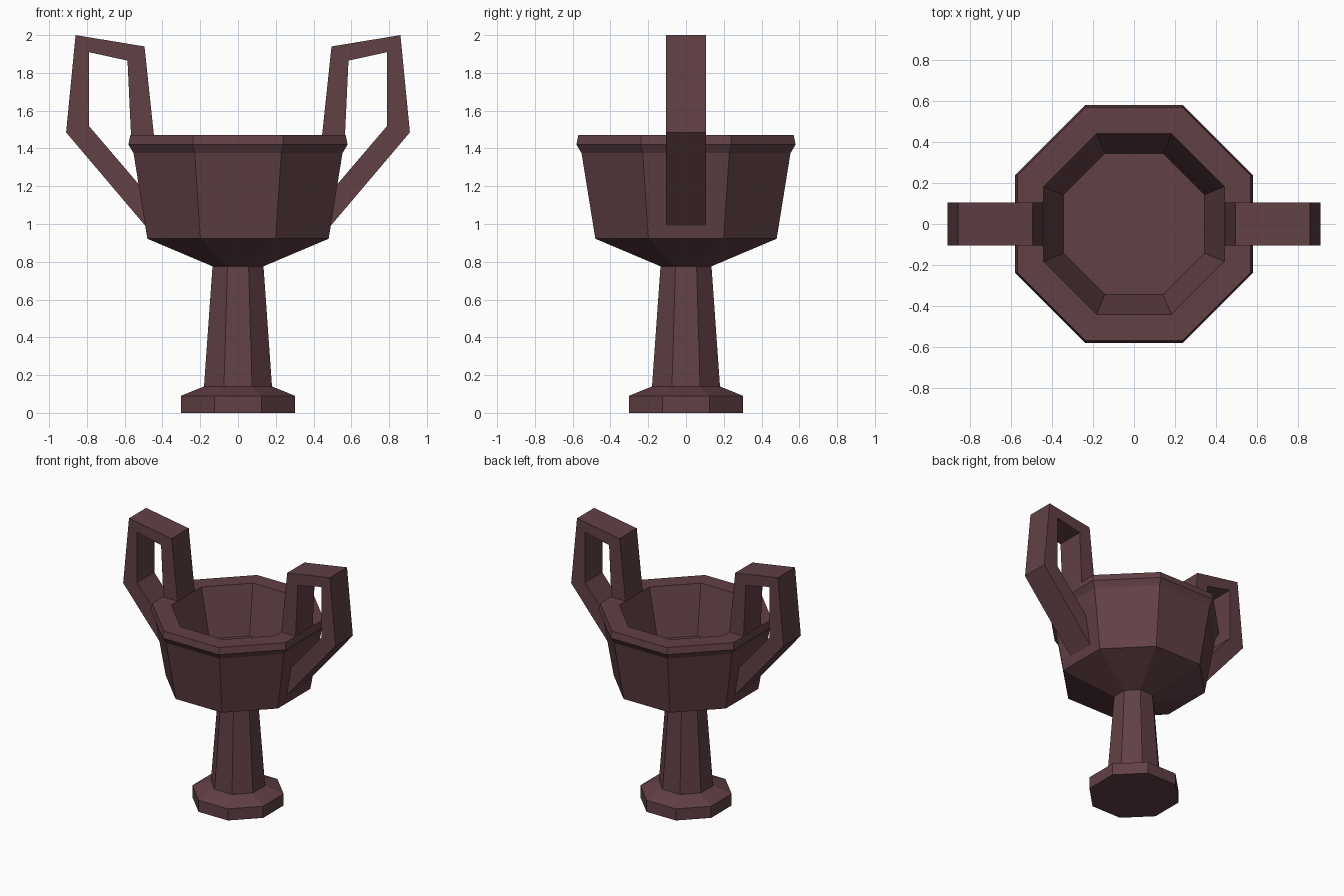
import bpy, bmesh, math

cube = bpy.data.objects.get("Cube")
if cube:
    bpy.data.objects.remove(cube, do_unlink=True)

SIDES = 8
HALF_WIDTH = 0.105

bronze = bpy.data.materials.new("dark red bronze")
bronze.use_nodes = True
COLOUR = (0.12, 0.051, 0.059, 1)
bronze.diffuse_color = COLOUR
bronze.node_tree.nodes["Principled BSDF"].inputs["Base Color"].default_value = COLOUR


def finish(name, bm):
    bmesh.ops.recalc_face_normals(bm, faces=bm.faces)
    mesh = bpy.data.meshes.new(name)
    bm.to_mesh(mesh)
    bm.free()
    mesh.materials.append(bronze)
    obj = bpy.data.objects.new(name, mesh)
    bpy.context.collection.objects.link(obj)
    return obj


def octagon_lathe(name, profile):
    """Stack octagons given as (distance to flat side, height), capping both ends."""
    bm = bmesh.new()
    rings = []
    for apothem, z in profile:
        r = apothem / math.cos(math.pi / SIDES)
        angles = [(i + 0.5) * math.tau / SIDES for i in range(SIDES)]
        rings.append([bm.verts.new((r * math.cos(a), r * math.sin(a), z)) for a in angles])
    for low, high in zip(rings, rings[1:]):
        for i in range(SIDES):
            j = (i + 1) % SIDES
            bm.faces.new((low[i], low[j], high[j], high[i]))
    bm.faces.new(rings[0])
    bm.faces.new(rings[-1])
    return finish(name, bm)


def handle(name, side):
    """Open angular strap, its two ends sunk into the bowl wall."""
    outer = [(0.442, 1.44), (0.495, 1.94), (0.86, 2.0), (0.91, 1.485), (0.47, 0.966)]
    inner = [(0.565, 1.44), (0.585, 1.865), (0.79, 1.91), (0.79, 1.52), (0.48, 1.157)]
    bm = bmesh.new()
    sections = []
    for (ox, oz), (ix, iz) in zip(outer, inner):
        corners = [(ox, -HALF_WIDTH, oz), (ox, HALF_WIDTH, oz),
                   (ix, HALF_WIDTH, iz), (ix, -HALF_WIDTH, iz)]
        sections.append([bm.verts.new((side * x, y, z)) for x, y, z in corners])
    for a, b in zip(sections, sections[1:]):
        for i in range(4):
            j = (i + 1) % 4
            bm.faces.new((a[i], a[j], b[j], b[i]))
    bm.faces.new(sections[0])
    bm.faces.new(sections[-1])
    return finish(name, bm)


# Foot and stem
octagon_lathe("foot", [(0.303, 0), (0.303, 0.09), (0.18, 0.14)])
octagon_lathe("stem", [(0.18, 0.14), (0.135, 0.776)])

# Hollow bowl with a flared rim
octagon_lathe("bowl", [(0.135, 0.776), (0.48, 0.922), (0.553, 1.375), (0.58, 1.42),
                       (0.57, 1.47), (0.442, 1.47), (0.345, 1.11)])

# Pair of handles
for label, sign in (("left", 1), ("right", -1)):
    handle(label + "_handle", sign)
